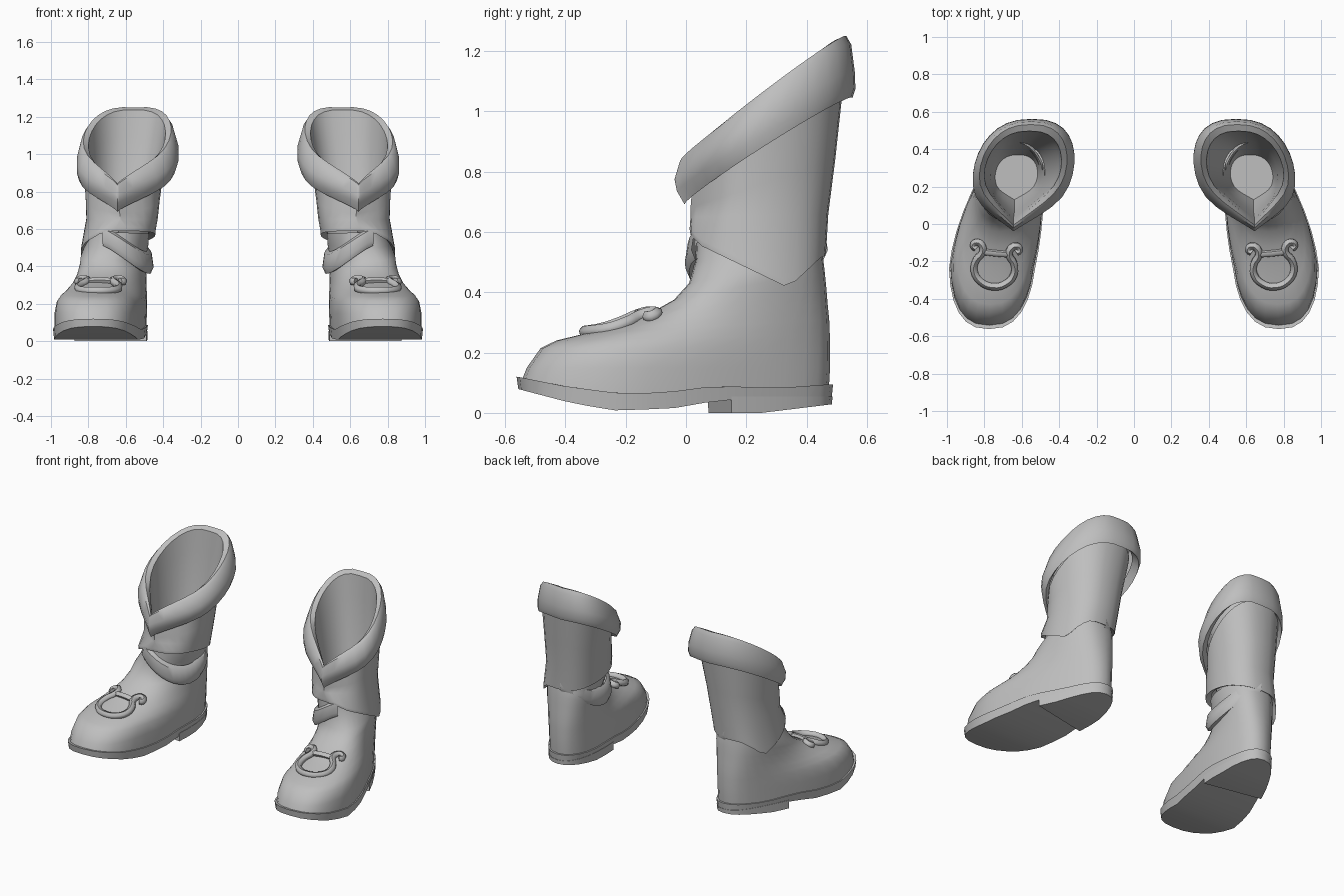
import bpy, bmesh, math

if "Cube" in bpy.data.objects:
    bpy.data.objects.remove(bpy.data.objects["Cube"])

N = 32  # points around each ring
grey = bpy.data.materials.new("grey leather")
grey.diffuse_color = (0.52, 0.52, 0.52, 1)
grey.use_nodes = True
grey.node_tree.nodes["Principled BSDF"].inputs["Base Color"].default_value = grey.diffuse_color


def interp(keys, v):
    """Piecewise linear lookup."""
    if v <= keys[0][0]:
        return keys[0][1]
    for (a, p), (b, q) in zip(keys, keys[1:]):
        if v <= b:
            return p + (q - p) * (v - a) / (b - a)
    return keys[-1][1]


def axis(y):
    """Centre line of the foot, toes turned outward."""
    return interp([(-.56, .775), (-.22, .758), (0, .715), (.2, .668), (.35, .638), (.48, .62)], y)


def ring(yf, zf, yb, zb, wf, wb, xf=None, xb=None, vee=0, zfun=None, arch=0):
    """Tilted egg-shaped loop from a front point to a back point; vee makes the front pointed."""
    pts = []
    for i in range(N):
        t = 2 * math.pi * i / N
        u, s = -math.cos(t), math.sin(t)
        k = (u + 1) / 2
        mix = lambda a, b: a + (b - a) * k
        y = mix(yf, yb)
        f = abs(s) ** .8
        if abs(s) < 1e-5:
            f = 0
        elif vee:
            f = ((vee * (1 + u)) ** -6 + f ** -6) ** (-1 / 6)
        z = zfun(u, s, y) if zfun else mix(zf, zb) + arch * abs(s)
        x = axis(y) if xf is None else mix(xf, xb)
        pts.append((x + math.copysign(mix(wf, wb) * f, s), y, z))
    return pts


def finish(ob, angle=40):
    """Material, smooth shading, and the matching boot on the other side."""
    ob.data.materials.append(grey)
    bpy.context.view_layer.objects.active = ob
    ob.select_set(True)
    bpy.ops.object.shade_smooth_by_angle(angle=math.radians(angle))
    ob.select_set(False)
    m = ob.modifiers.new("pair", 'MIRROR')
    m.use_mirror_merge = False
    return ob


def link(name, bm):
    bmesh.ops.recalc_face_normals(bm, faces=bm.faces)
    me = bpy.data.meshes.new(name)
    bm.to_mesh(me)
    bm.free()
    ob = bpy.data.objects.new(name, me)
    bpy.context.collection.objects.link(ob)
    return ob


def loft(rings, cap_first=False, cap_last=False):
    bm = bmesh.new()
    rows = [[bm.verts.new(p) for p in r] for r in rings]
    for a, b in zip(rows, rows[1:]):
        for i in range(N):
            j = (i + 1) % N
            bm.faces.new((a[i], a[j], b[j], b[i]))
    for row, on in ((rows[0], cap_first), (rows[-1], cap_last)):
        if on:  # cap with strips across the loop
            for i in range(N // 2):
                q = [row[i], row[i + 1], row[(N - i - 1) % N], row[(N - i) % N]]
                bm.faces.new(list(dict.fromkeys(q)))
    return bm


# sole: thin rim that lifts at the toe
TOP = [(-.56, .12), (-.4, .088), (-.2, .062), (-.05, .07), (.1, .09), (.3, .082), (.48, .095)]
BOT = [(-.56, .08), (-.4, .038), (-.25, .008), (-.05, .014), (.07, .035), (.15, .045), (.48, .04)]
HEEL = [(0, 0), (.25, 0), (.48, .028)]


def foot_ring(keys, inset=0.0, yb=.488):
    return ring(-.562 + inset, 0, yb - inset, 0, .275 - inset, .178 - inset,
                zfun=lambda u, s, y: interp(keys, y))


finish(link("sole", loft([foot_ring(BOT, .006), foot_ring(TOP), foot_ring(TOP, .03)], True, True)), 35)

# heel block: back part of the sole outline, cut on a slant
bm = loft([foot_ring(HEEL, .004), foot_ring([(0, .055), (1, .055)], .002)], True, True)
bmesh.ops.bisect_plane(bm, geom=bm.verts[:] + bm.edges[:] + bm.faces[:],
                       plane_co=(.47, .07, 0), plane_no=(.07, -.35, 0), clear_outer=True)
bmesh.ops.holes_fill(bm, edges=[e for e in bm.edges if e.is_boundary])
finish(link("heel", bm), 35)

# foot upper: toe box, instep and ankle
upper = [ring(-.545, 0, .474, 0, .268, .17, zfun=lambda u, s, y: interp(TOP, y) - .01)]
for r in [(-.528, .15, .478, .15, .268, .171), (-.482, .215, .478, .21, .257, .173),
          (-.43, .24, .477, .26, .23, .177), (-.34, .262, .475, .31, .198, .18),
          (-.23, .29, .47, .36, .175, .18), (-.12, .33, .465, .42, .165, .18),
          (-.04, .375, .46, .47, .165, .178), (.01, .43, .455, .51, .168, .175)]:
    upper.append(ring(*r))
upper += [ring(.03, .5, .45, .54, .168, .168, .665, .63),
          ring(.035, .58, .445, .57, .163, .163, .65, .625)]
finish(link("foot_upper", loft(upper, True)), 50)

# shaft: pointed hem on the outer side
OUTER = [(-1, .59), (-.85, .555), (.45, .415), (.95, .52), (1, .52)]
INNER = [(-1, .59), (-.3, .58), (.5, .55), (1, .52)]


def hem(lift):
    return lambda u, s, y: interp(OUTER if s > 0 else INNER, u) + lift


shaft = [ring(.05, 0, .43, 0, .17, .165, .65, .64, zfun=hem(.02)),
         ring(.015, 0, .463, 0, .2, .198, .65, .632, zfun=hem(0)),
         ring(.012, 0, .465, 0, .2, .198, .65, .63, zfun=hem(.02)),
         ring(.015, .65, .472, .66, .19, .192, .63, .61, 2.4),
         ring(.015, .68, .495, .84, .195, .202, .632, .60, 2.2),
         ring(.02, .74, .522, 1.09, .2, .23, .64, .58, 1.9)]
finish(link("shaft", loft(shaft)), 45)

# turned-down cuff with a pointed front and the hollow inside
cuff = [ring(yf, zf, yb, zb, w * .93, w * 1.04, xf, xb, vee, arch=arch)
        for yf, zf, yb, zb, w, xf, xb, vee, arch in [
            (.02, .735, .525, 1.08, .228, .645, .56, 1.7, .02),
            (-.005, .692, .552, 1.045, .262, .645, .548, 1.6, .025),
            (-.03, .735, .562, 1.075, .272, .645, .545, 1.75, .025),
            (-.038, .775, .56, 1.13, .272, .645, .545, 1.75, .03),
            (-.02, .835, .548, 1.222, .25, .645, .55, 1.6, .03),
            (-.006, .842, .532, 1.25, .236, .645, .552, 1.45, .025),
            (.008, .805, .497, 1.235, .21, .645, .558, 1.25, .02),
            (.025, .76, .485, 1.1, .198, .645, .57, 1.3, 0),
            (.06, .58, .44, .62, .15, .64, .605, 1.7, 0),
            (.1, .4, .39, .42, .13, .64, .62, 1.9, 0),
            (.13, .3, .37, .3, .115, .64, .62, 1.9, 0)]]
finish(link("cuff_and_lining", loft(cuff, False, True)), 45)

# crescent strap drooping round the inner side of the ankle
bm = bmesh.new()
prev = None
STEPS = 18
for i in range(STEPS + 1):
    k = i / STEPS
    t = math.radians(-25 + 195 * k)  # front, inner side, back
    droop = math.sin(math.pi * k) ** 1.3
    x, y = math.sin(t), math.cos(t)
    row = [bm.verts.new((.645 - r * x, .235 - (r + .045) * y, z)) for r, z in
           ((.16, .61 - .13 * droop), (.184, .60 - .14 * droop),
            (.194, .54 - .15 * droop), (.18, .51 - .15 * droop), (.15, .52 - .15 * droop))]
    if prev:
        for j in range(4):
            bm.faces.new((prev[j], row[j], row[j + 1], prev[j + 1]))
    prev = row
finish(link("ankle_strap", bm), 45)


# harp-shaped buckle lying on the instep
def tube(name, path, radius):
    cu = bpy.data.curves.new(name, 'CURVE')
    cu.dimensions = '3D'
    cu.bevel_depth = radius
    cu.bevel_resolution = 1
    cu.resolution_u = 3
    cu.use_fill_caps = True
    sp = cu.splines.new('BEZIER')
    sp.bezier_points.add(len(path) - 1)
    for bp, (a, b) in zip(sp.bezier_points, path):
        bp.co = (.745 + a - .1 * b, -.225 + b + .1 * a, .305 + .33 * b - 1.2 * a * a)
        bp.handle_left_type = bp.handle_right_type = 'AUTO'
    tmp = bpy.data.objects.new(name, cu)
    bpy.context.collection.objects.link(tmp)
    me = bpy.data.meshes.new_from_object(tmp.evaluated_get(bpy.context.evaluated_depsgraph_get()))
    bpy.data.objects.remove(tmp)
    ob = bpy.data.objects.new(name, me)
    bpy.context.collection.objects.link(ob)
    me.materials.clear()
    finish(ob, 60)


half = [(.065, -.09), (.106, -.035), (.1, .025), (.072, .065), (.075, .1),
        (.105, .118), (.122, .098), (.105, .085)]
tube("buckle_frame", [(-a, b) for a, b in reversed(half)] + [(0, -.11)] + half, .021)
tube("buckle_bar", [(-.08, .07), (0, .068), (.08, .07)], .017)
